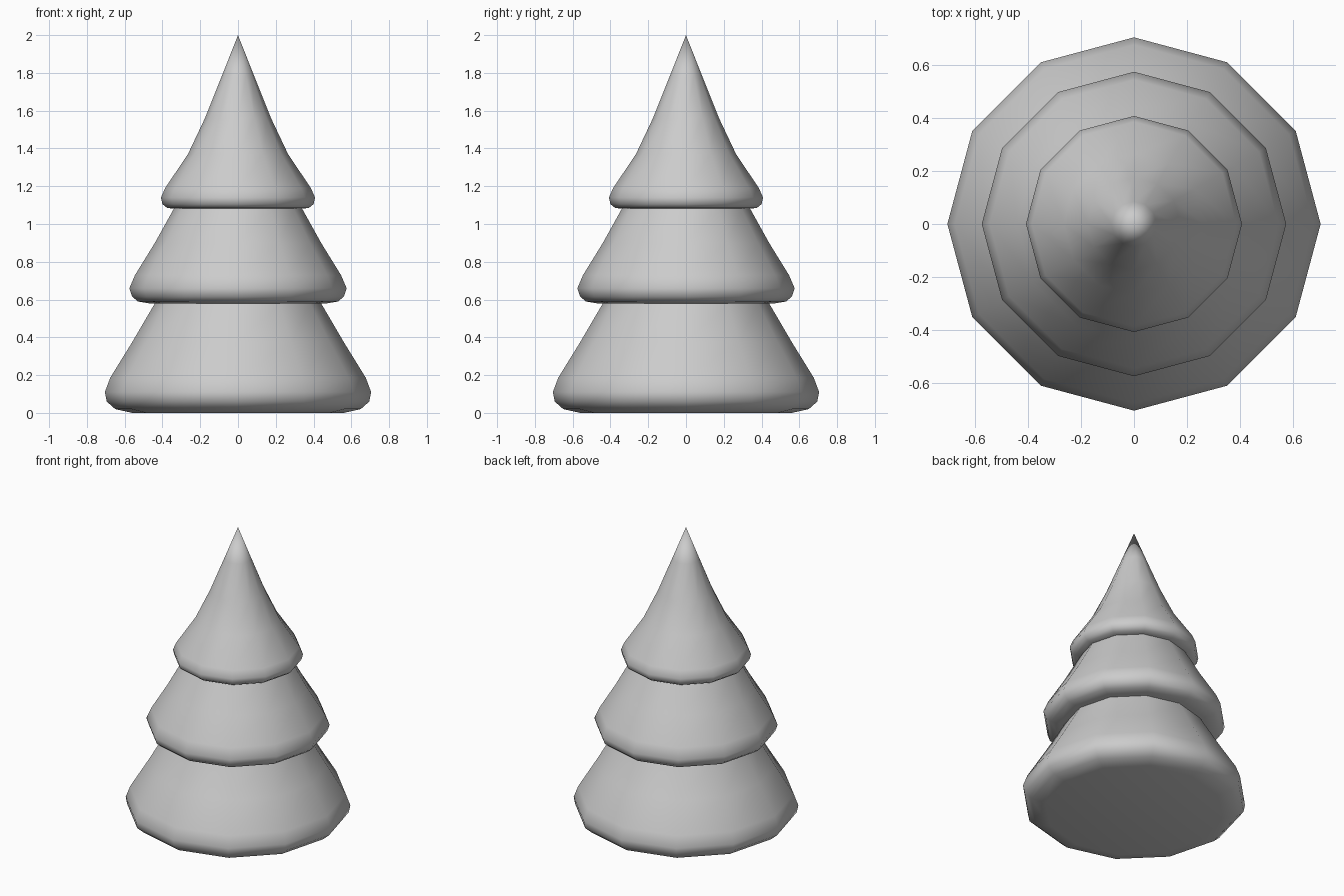
import bpy
import bmesh
from math import cos, sin, tau, radians

SIDES = 12

old = bpy.data.objects.get("Cube")
if old:
    bpy.data.objects.remove(old, do_unlink=True)

grey = bpy.data.materials.new("plain_grey")
grey.use_nodes = True
grey.diffuse_color = (0.6, 0.6, 0.6, 1)
grey.node_tree.nodes["Principled BSDF"].inputs["Base Color"].default_value = (0.6, 0.6, 0.6, 1)


def make_tier(name, profile):
    """Turn a (radius, height) outline into a closed twelve-sided tier."""
    bm = bmesh.new()
    rings = []
    for r, z in profile:
        if r == 0:
            rings.append([bm.verts.new((0, 0, z))] * SIDES)
        else:
            rings.append([bm.verts.new((r * cos(tau * i / SIDES), r * sin(tau * i / SIDES), z))
                          for i in range(SIDES)])
    for low, high in zip(rings, rings[1:]):
        for i in range(SIDES):
            j = (i + 1) % SIDES
            corners = dict.fromkeys((low[i], low[j], high[j], high[i]))
            bm.faces.new(list(corners))
    bm.faces.new(rings[0][::-1])
    if profile[-1][0]:
        bm.faces.new(rings[-1])
    mesh = bpy.data.meshes.new(name)
    bm.to_mesh(mesh)
    bm.free()
    mesh.materials.append(grey)
    tier = bpy.data.objects.new(name, mesh)
    bpy.context.collection.objects.link(tier)
    bpy.ops.object.select_all(action="DESELECT")
    tier.select_set(True)
    bpy.context.view_layer.objects.active = tier
    bpy.ops.object.shade_smooth_by_angle(angle=radians(60))
    return tier


# Stacked branches, each with a rounded rim and a flared skirt
make_tier("bottom_branches", [(0.56, 0), (0.65, 0.02), (0.695, 0.06), (0.705, 0.11),
                              (0.677, 0.185), (0.56, 0.375), (0.44, 0.58), (0.41, 0.64)])
make_tier("middle_branches", [(0.47, 0.58), (0.53, 0.59), (0.56, 0.615), (0.575, 0.66),
                              (0.545, 0.73), (0.44, 0.9), (0.34, 1.08), (0.31, 1.13)])
make_tier("top_branches", [(0.33, 1.08), (0.375, 1.085), (0.4, 1.105), (0.408, 1.14),
                           (0.386, 1.19), (0.265, 1.37), (0.175, 1.56), (0.085, 1.785), (0, 2)])
